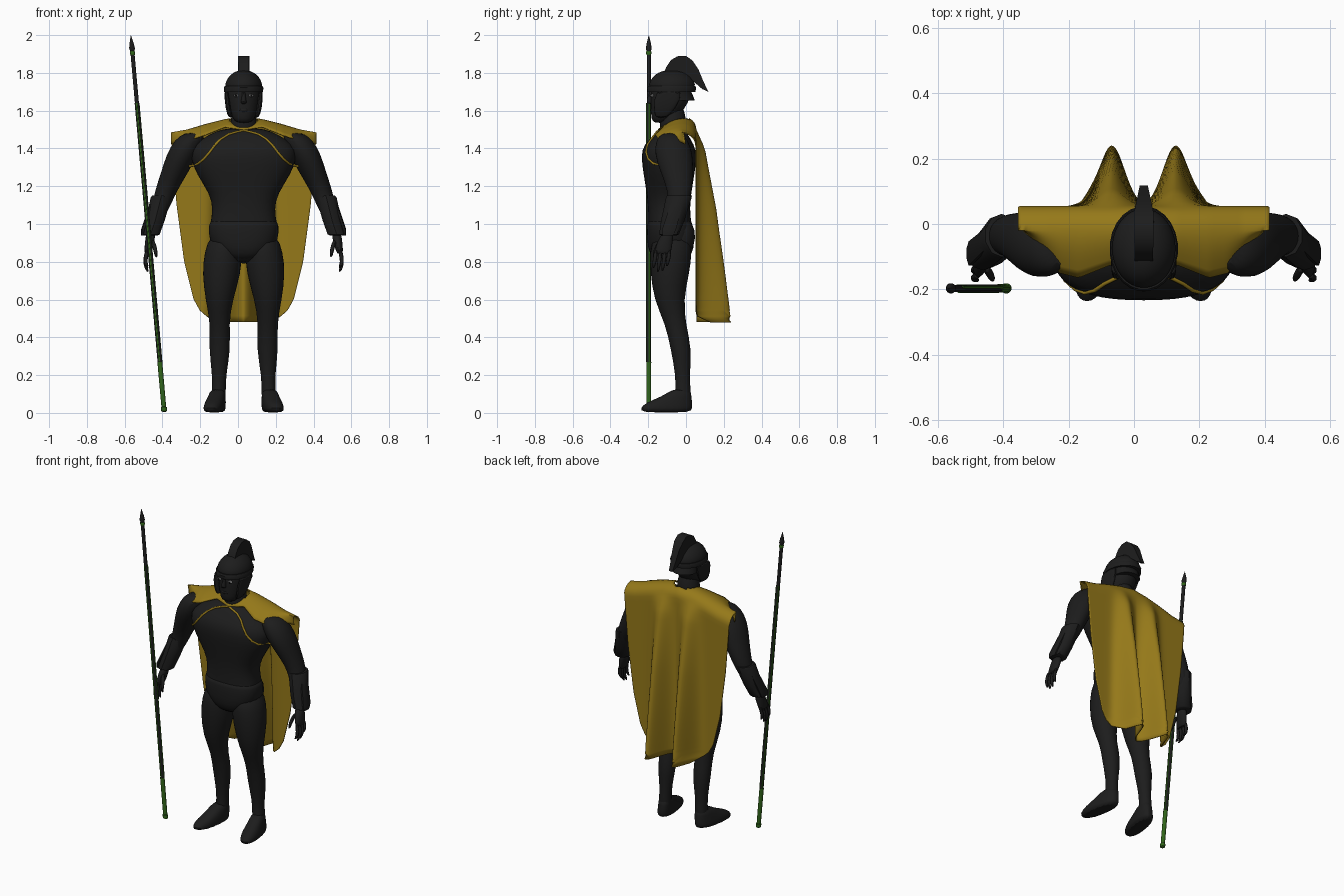
import bpy, bmesh, math
from mathutils import Vector
from mathutils.bvhtree import BVHTree

CX = 0.03  # the figure's own centre line


def material(name, rgb):
    m = bpy.data.materials.new(name)
    m.diffuse_color = (*rgb, 1)
    return m


BLACK = material("black", (0.012, 0.012, 0.012))
GOLD = material("gold", (0.30, 0.19, 0.01))
GREEN = material("green", (0.03, 0.13, 0.01))
WHITE = material("white", (0.45, 0.45, 0.45))


def finish(name, bm, mat, subsurf=0, angle=40):
    bmesh.ops.recalc_face_normals(bm, faces=bm.faces)
    me = bpy.data.meshes.new(name)
    bm.to_mesh(me)
    bm.free()
    ob = bpy.data.objects.new(name, me)
    bpy.context.collection.objects.link(ob)
    me.materials.append(mat)
    if subsurf:
        s = ob.modifiers.new("smooth", 'SUBSURF')
        s.levels = s.render_levels = subsurf
    bpy.ops.object.select_all(action='DESELECT')
    ob.select_set(True)
    bpy.context.view_layer.objects.active = ob
    bpy.ops.object.shade_smooth_by_angle(angle=math.radians(angle))
    return ob


def loft(name, rings, mat=BLACK, side=1, n=16, power=2.0, subsurf=1, lean=0.0, cx0=CX):
    """Skin over horizontal rings (z, x, y, rx, ry)."""
    bm = bmesh.new()
    loops = []
    for z, x, y, rx, ry in rings:
        loop = []
        for i in range(n):
            t = 2 * math.pi * (i + 0.5) / n
            c, s = math.cos(t), math.sin(t)
            px = x + rx * math.copysign(abs(c) ** (2 / power), c)
            dy = ry * math.copysign(abs(s) ** (2 / power), s)
            loop.append(bm.verts.new((cx0 + side * (px - lean * dy), y + dy, z)))
        loops.append(loop)
    for a, b in zip(loops, loops[1:]):
        for i in range(n):
            j = (i + 1) % n
            bm.faces.new((a[i], a[j], b[j], b[i]))
    bm.faces.new(loops[0])
    bm.faces.new(loops[-1])
    return finish(name, bm, mat, subsurf)


def interp(x, table):
    if x <= table[0][0]:
        return table[0][1]
    for (x0, y0), (x1, y1) in zip(table, table[1:]):
        if x <= x1:
            return y0 + (y1 - y0) * (x - x0) / (x1 - x0)
    return table[-1][1]


# Torso, neck and trunks
torso = loft("torso", [
    (0.79, 0, -.08, .05, .06), (0.83, 0, -.08, .14, .10), (0.92, 0, -.08, .19, .12),
    (1.00, 0, -.085, .178, .115), (1.08, 0, -.09, .163, .11), (1.16, 0, -.09, .18, .118),
    (1.26, 0, -.09, .25, .135), (1.36, 0, -.09, .29, .15), (1.42, 0, -.09, .27, .135),
    (1.47, 0, -.08, .19, .09), (1.51, 0, -.07, .11, .065)], n=24, power=2.5)
loft("neck", [(1.44, 0, -.065, .09, .08), (1.52, 0, -.07, .068, .068), (1.64, 0, -.07, .065, .07)])
loft("trunks", [(0.80, 0, -.08, .06, .075), (0.84, 0, -.08, .135, .115), (0.91, 0, -.08, .188, .128),
                (1.0, 0, -.085, .186, .121), (1.03, 0, -.087, .178, .117)], n=24, power=2.4)

# Limbs, built once per side
for side, word in ((-1, "right"), (1, "left")):
    loft(f"{word}_leg", [
        (.95, .10, -.075, .08, .10), (.85, .108, -.08, .102, .115), (.74, .117, -.085, .105, .105),
        (.60, .13, -.092, .074, .08), (.47, .127, -.055, .049, .055), (.34, .126, -.025, .060, .057),
        (.20, .13, -.018, .036, .037), (.10, .132, -.015, .038, .042), (.05, .135, -.02, .04, .045)],
        side=side)
    loft(f"{word}_buttock", [(.83, .08, -.03, .03, .03), (.88, .085, -.03, .085, .078),
                             (.97, .085, -.03, .085, .085), (1.04, .08, -.03, .04, .04)], side=side)
    loft(f"{word}_foot", [
        (0, .155, -.105, .050, .135), (.025, .155, -.105, .055, .14), (.055, .15, -.09, .052, .125),
        (.085, .142, -.05, .045, .08), (.13, .135, -.02, .038, .046)], side=side, lean=.15, power=2.4)
    loft(f"{word}_arm", [
        (1.485, .26, -.075, .05, .05), (1.45, .285, -.075, .08, .085), (1.37, .325, -.065, .085, .105),
        (1.28, .362, -.05, .074, .088), (1.18, .41, -.032, .060, .066), (1.10, .435, -.04, .05, .055),
        (.98, .48, -.08, .035, .04)], side=side)
    loft(f"{word}_bracer", [
        (1.15, .435, -.035, .052, .066), (1.14, .438, -.038, .057, .068), (1.02, .468, -.07, .053, .062),
        (.945, .492, -.09, .05, .052), (.94, .492, -.09, .04, .042)], side=side, n=10, subsurf=0)
    loft(f"{word}_bracer_plate", [
        (1.12, .482, -.045, .012, .035), (.97, .532, -.09, .012, .04), (.94, .535, -.095, .008, .03)],
        side=side, n=8, subsurf=0)
    # Hand with four curled fingers and a thumb
    loft(f"{word}_palm", [(.96, .49, -.095, .027, .03), (.91, .497, -.11, .026, .042),
                          (.86, .507, -.122, .020, .046), (.84, .51, -.122, .014, .042)], side=side, n=12)
    for i in range(4):
        y = -.158 + .024 * i
        drop = (.08, .10, .095, .07)[i]
        loft(f"{word}_finger_{i + 1}", [
            (.87, .508, y, .012, .012), (.85 - drop * .45, .522, y - .006, .012, .012),
            (.85 - drop * .8, .518, y - .012, .010, .010), (.845 - drop, .507, y - .015, .006, .006)],
            side=side, n=8)
    loft(f"{word}_thumb", [(.92, .485, -.13, .014, .016), (.87, .468, -.16, .013, .013),
                           (.82, .462, -.172, .008, .008)], side=side, n=8)
    # Face and helmet details
    loft(f"{word}_eye", [(1.672, .04, -.178, .008, .006), (1.68, .04, -.180, .017, .011),
                         (1.688, .04, -.178, .008, .006)], WHITE, side, n=10)
    loft(f"{word}_pupil", [(1.674, .04, -.187, .005, .006), (1.686, .04, -.187, .005, .006)],
         BLACK, side, n=8, subsurf=0)
    loft(f"{word}_cheek_guard", [(1.56, .066, -.135, .012, .03), (1.60, .083, -.115, .014, .055),
                                 (1.72, .092, -.085, .014, .09)], side=side, n=12, power=3)

# Head
loft("head", [(1.535, 0, -.14, .035, .03), (1.555, 0, -.125, .058, .06), (1.61, 0, -.095, .08, .092),
              (1.67, 0, -.082, .09, .106), (1.74, 0, -.075, .09, .108), (1.79, 0, -.075, .06, .07)], n=20)
loft("nose", [(1.635, 0, -.185, .014, .012), (1.645, 0, -.195, .017, .018),
              (1.68, 0, -.187, .009, .014), (1.715, 0, -.18, .008, .01)], n=10)
loft("mouth", [(1.59, 0, -.172, .018, .012), (1.60, 0, -.176, .028, .014),
               (1.612, 0, -.176, .024, .014)], n=12)
# Helmet bowl, brow band, neck guard
loft("helmet", [(1.70, 0, -.075, .101, .124), (1.74, 0, -.074, .101, .126), (1.78, 0, -.073, .083, .105),
                (1.805, 0, -.073, .05, .07), (1.815, 0, -.073, .02, .03)], n=24)
loft("helmet_band", [(1.70, 0, -.077, .104, .128), (1.722, 0, -.076, .105, .131),
                     (1.73, 0, -.075, .101, .126)], n=24, subsurf=0)
loft("neck_guard", [(1.655, 0, -.035, .083, .082), (1.665, 0, -.04, .082, .084),
                    (1.71, 0, -.06, .09, .085)], n=20, subsurf=0)

# Swept-back crest
profile = [(-.12, 1.79), (-.105, 1.83), (-.08, 1.868), (-.045, 1.888), (0, 1.89), (.035, 1.865), (.065, 1.82),
           (.09, 1.76), (.118, 1.70), (.085, 1.715), (.045, 1.75), (.01, 1.785), (-.03, 1.79)]
bm = bmesh.new()
sides = []
for s in (-1, 1):
    sides.append([bm.verts.new((CX + s * interp(y, [(-.12, .028), (.03, .031), (.12, .012)]), y, z))
                  for y, z in profile])
    bm.faces.new(sides[-1])
for i in range(len(profile)):
    j = (i + 1) % len(profile)
    bm.faces.new((sides[0][i], sides[0][j], sides[1][j], sides[1][i]))
finish("crest", bm, BLACK)

# Cape: laid over the shoulders, then hanging in two deep folds
front_y = [(0, -.15), (.1, -.125), (.2, -.165), (.26, -.15), (.33, -.06), (.39, 0)]
front_z = [(0, 1.50), (.1, 1.515), (.2, 1.475), (.26, 1.455), (.33, 1.45), (.39, 1.42)]
ridge_z = [(0, 1.57), (.1, 1.555), (.2, 1.53), (.3, 1.50), (.385, 1.485)]
width = [(.48, .15), (.53, .225), (.6, .265), (.8, .315), (1.1, .355), (1.4, .38)]
fold = [(.48, .185), (.76, .15), (1.08, .105), (1.4, .045), (1.5, 0)]


def cape_point(u, v):
    a = abs(u) * .385
    top = interp(a, ridge_z)
    if v < 1:  # front edge up to the shoulder ridge
        k = math.sin(v * math.pi / 2)
        fy, fz = interp(a, front_y), interp(a, front_z)
        y, z = fy + (-.02 - fy) * v, fz + (top - fz) * k
    elif v < 2:  # round over to the back
        t = (v - 1) * math.pi / 2
        y, z = -.02 + .075 * math.sin(t), top - .07 * (1 - math.cos(t))
    else:  # down to the hem
        z = (top - .07) + (.48 - top + .07) * (v - 2)
        a = abs(u) * interp(z, width)
        y = .055 + interp(z, fold) * math.exp(-((a - .098) / .055) ** 2)
    return Vector((CX + math.copysign(a, u), y, z))


levels = [i / 6 for i in range(12)] + [2 + i / 30 for i in range(31)]
cols = 72
bm = bmesh.new()
grid = [[bm.verts.new(cape_point(2 * c / cols - 1, v)) for c in range(cols + 1)] for v in levels]
for r0, r1 in zip(grid, grid[1:]):
    for c in range(cols):
        mid = (r0[c].co + r1[c + 1].co) / 2
        if mid.z > 1.4 and math.hypot(mid.x - CX, mid.y + .05) < .075:
            continue  # neck opening
        bm.faces.new((r0[c], r0[c + 1], r1[c + 1], r1[c]))
bmesh.ops.delete(bm, geom=[v for v in bm.verts if not v.link_faces], context='VERTS')
cape = finish("cape", bm, GOLD, 0, 60)
cape.modifiers.new("thickness", 'SOLIDIFY').thickness = .006

# Cords running from the collar across the chest
bpy.context.view_layer.update()
tree = BVHTree.FromObject(torso, bpy.context.evaluated_depsgraph_get())
for side, word in ((-1, "right"), (1, "left")):
    cu = bpy.data.curves.new(f"{word}_cord", 'CURVE')
    cu.dimensions = '3D'
    cu.bevel_depth = .006
    sp = cu.splines.new('POLY')
    path = [(0, 1.495), (.04, 1.487), (.08, 1.475), (.12, 1.45), (.15, 1.42), (.18, 1.38), (.21, 1.345),
            (.24, 1.32), (.265, 1.31), (.29, 1.305)]
    sp.points.add(len(path) - 1)
    for p, (a, z) in zip(sp.points, path):
        x = CX + side * a
        hit = tree.ray_cast(Vector((x, -1, z)), Vector((0, 1, 0)))[0]
        p.co = (x, (hit.y if hit else -.1) - .003, z, 1)
    ob = bpy.data.objects.new(f"{word}_cord", cu)
    bpy.context.collection.objects.link(ob)
    cu.materials.append(GOLD)


# Leaning spear
def rod(name, stations, mat, dx=0, dy=0):
    loft(name, [(z, -.39 - .0885 * z + dx, -.197 + dy, r, r) for z, r in stations], mat, n=12, subsurf=0, cx0=0)


rod("spear_shaft", [(.03, .012), (1.91, .011)], BLACK)
rod("spear_butt", [(.005, .008), (.01, .016), (.03, .016), (.035, .01)], GREEN)
rod("spear_lower_sleeve", [(.035, .013), (.27, .0135)], GREEN)
rod("spear_collar", [(1.895, .012), (1.9, .014), (1.912, .014), (1.916, .011)], GREEN)
rod("spear_head", [(1.912, .011), (1.93, .016), (1.955, .012), (1.998, .001)], BLACK)
for i in range(3):
    t = math.radians(20 + 120 * i)
    rod(f"spear_stripe_{i + 1}", [(.27, .005), (1.64, .005)], GREEN, .0095 * math.cos(t), .0095 * math.sin(t))
